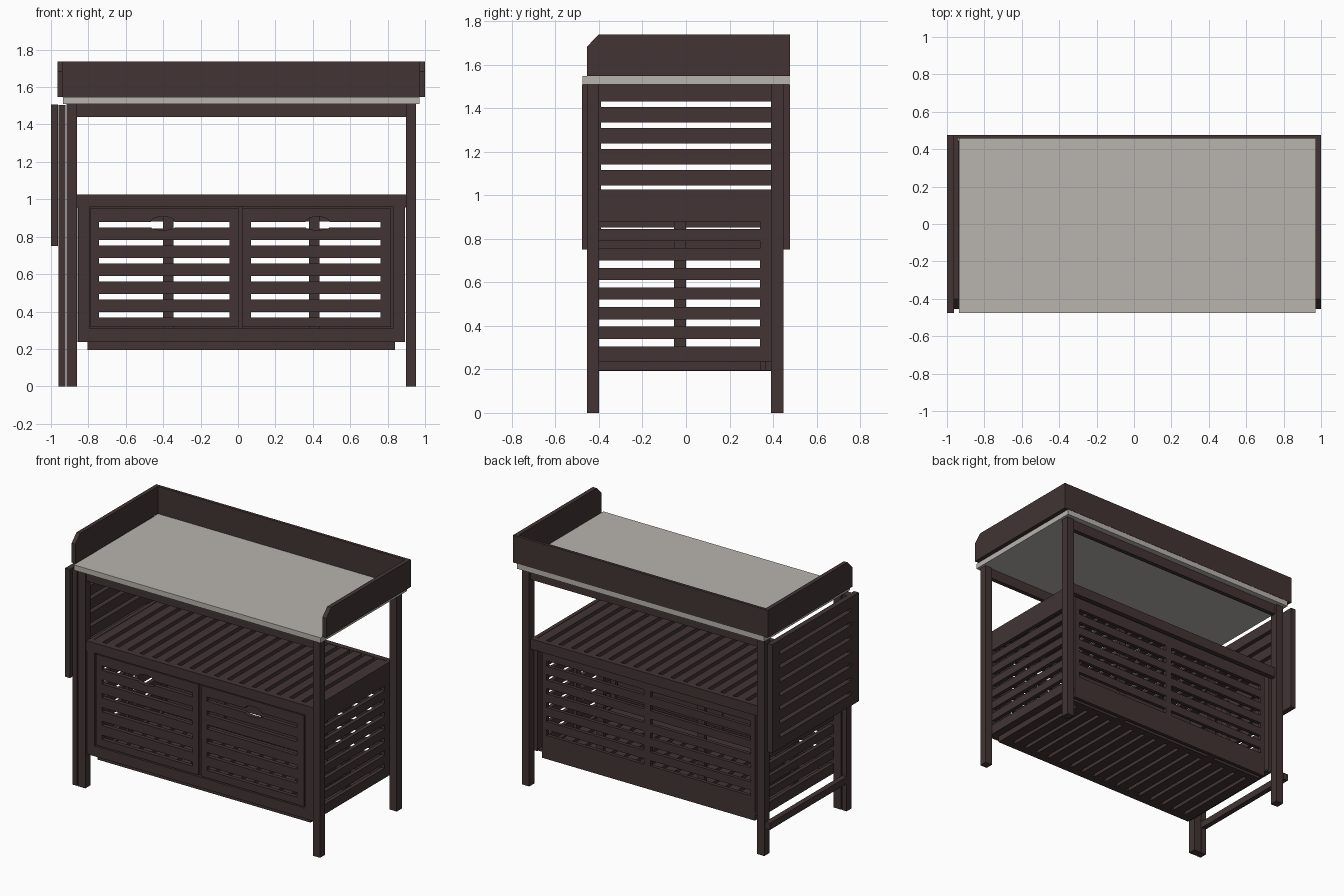
import bpy, bmesh, math

if "Cube" in bpy.data.objects:
    bpy.data.objects.remove(bpy.data.objects["Cube"])


def material(name, rgb):
    m = bpy.data.materials.new(name)
    m.diffuse_color = (*rgb, 1)
    m.use_nodes = True
    m.node_tree.nodes["Principled BSDF"].inputs["Base Color"].default_value = m.diffuse_color
    return m


BROWN = material("dark brown wood", (0.054, 0.034, 0.034))
GREY = material("warm grey top", (0.48, 0.455, 0.42))


def finish(name, bm, mat):
    bmesh.ops.recalc_face_normals(bm, faces=bm.faces)
    me = bpy.data.meshes.new(name)
    bm.to_mesh(me)
    bm.free()
    me.materials.append(mat)
    ob = bpy.data.objects.new(name, me)
    bpy.context.collection.objects.link(ob)
    return ob


def add_prism(bm, pts, axis, a, b):
    """Extrude a 2D outline (u, z) along x or y between a and b."""
    def pos(u, z, d):
        return (d, u, z) if axis == "x" else (u, d, z)
    lo = [bm.verts.new(pos(u, z, a)) for u, z in pts]
    hi = [bm.verts.new(pos(u, z, b)) for u, z in pts]
    bm.faces.new(lo)
    bm.faces.new(hi[::-1])
    n = len(pts)
    for i in range(n):
        j = (i + 1) % n
        bm.faces.new((lo[i], hi[i], hi[j], lo[j]))


def add_box(bm, x0, x1, y0, y1, z0, z1):
    add_prism(bm, [(x0, z0), (x1, z0), (x1, z1), (x0, z1)], "y", y0, y1)


def boxes(name, items, mat=BROWN):
    bm = bmesh.new()
    for it in items:
        add_box(bm, *it)
    return finish(name, bm, mat)


def slatted(name, axis, a, b, u0, u1, z0, z1, openings, slots, grip=None):
    """Panel of stiles and slats; openings are u ranges, slots are z ranges."""
    bm = bmesh.new()

    def rect(p0, p1, q0, q1):
        add_prism(bm, [(p0, q0), (p1, q0), (p1, q1), (p0, q1)], axis, a, b)
    edges = [u0] + [u for o in openings for u in o] + [u1]
    for p0, p1 in zip(edges[::2], edges[1::2]):
        rect(p0, p1, z0, z1)
    levels = [z1] + [z for s in slots for z in s] + [z0]
    for o0, o1 in openings:
        for i, (q1, q0) in enumerate(zip(levels[::2], levels[1::2])):
            if grip is not None and i < 2:
                # finger-grip arcs in the two slats beside the top slot
                arc = [(grip + 0.063 * math.cos(t), math.sin(t))
                       for t in [math.pi * k / 10 for k in range(11)]]
                if i == 0:
                    pts = [(o0, q1), (o1, q1), (o1, q0)] + \
                          [(u, q0 + 0.028 * s) for u, s in arc] + [(o0, q0)]
                else:
                    pts = [(o0, q0), (o1, q0), (o1, q1)] + \
                          [(u, q1 - 0.014 * s) for u, s in arc] + [(o0, q1)]
                add_prism(bm, pts, axis, a, b)
            else:
                rect(o0, o1, q0, q1)
    return finish(name, bm, BROWN)


def slot_list(top, pitch, height, n):
    return [(top - i * pitch, top - i * pitch - height) for i in range(n)]


# table top and raised tray edge
boxes("table_top", [(-0.935, 0.97, -0.475, 0.475, 1.51, 1.547)], GREY)
for name, x0, x1 in (("left", -0.965, -0.937), ("right", 0.97, 1.0)):
    bm = bmesh.new()
    add_prism(bm, [(-0.455, 1.547), (0.477, 1.547), (0.477, 1.738),
                   (-0.402, 1.738), (-0.455, 1.683)], "x", x0, x1)
    finish("tray_wall_" + name, bm, BROWN)
boxes("tray_wall_back", [(-0.937, 0.97, 0.457, 0.477, 1.547, 1.738)])

# legs and upper rails
for side, x0, x1 in (("left", -0.917, -0.86), ("right", 0.897, 0.952)):
    for end, y0, y1 in (("front", -0.455, -0.4), ("back", 0.39, 0.447)):
        boxes(f"{end}_{side}_leg", [(x0, x1, y0, y1, 0, 1.51)])
for end, y0, y1 in (("front", -0.44, -0.41), ("back", 0.405, 0.435)):
    boxes(f"{end}_upper_rail", [(-0.86, 0.897, y0, y1, 1.44, 1.51)])

# folding side leaf with its swing leg
slatted("side_leaf", "x", -1.0, -0.963, -0.477, 0.477, 0.75, 1.508,
        [(-0.39, 0.392)], slot_list(1.432, 0.0965, 0.026, 7))
boxes("swing_leg", [(-0.96, -0.923, -0.455, -0.4, 0, 1.505),
                    (-0.96, -0.923, -0.4, 0.447, 0.193, 0.24)])

# cabinet front frame
boxes("cabinet_front_frame", [
    (-0.86, 0.897, -0.445, -0.405, 0.958, 1.027),
    (-0.855, 0.892, -0.445, -0.405, 0.237, 0.31),
    (-0.855, -0.795, -0.445, -0.405, 0.31, 0.958),
    (0.828, 0.892, -0.445, -0.405, 0.31, 0.958),
    (0.002, 0.023, -0.42, -0.405, 0.31, 0.958)])

# doors
FRONT_SLOTS = slot_list(0.88, 0.0965, 0.03, 6)
slatted("left_door", "y", -0.44, -0.412, -0.788, 0.002, 0.316, 0.95,
        [(-0.742, -0.045)], FRONT_SLOTS, grip=-0.402)
slatted("right_door", "y", -0.44, -0.412, 0.025, 0.818, 0.316, 0.95,
        [(0.07, 0.762)], FRONT_SLOTS, grip=0.425)

# cabinet back: top rail, recessed slatted panel and inner battens
boxes("cabinet_back_rail", [(-0.86, 0.897, 0.4, 0.435, 0.955, 1.027)])
slatted("cabinet_back", "y", 0.366, 0.39, -0.805, 0.84, 0.195, 0.998,
        [(-0.77, 0.0), (0.05, 0.802)], slot_list(0.881, 0.0965, 0.038, 6))
boxes("back_battens", [(x0, x1, 0.342, 0.366, 0.195, 0.95)
                       for x0, x1 in ((-0.4, -0.345), (0.38, 0.435))])

# cabinet sides with inner battens
SIDE_SLOTS = slot_list(0.88, 0.09, 0.034, 7)
for side, x0, x1, b0, b1 in (("left", -0.857, -0.83, -0.83, -0.807),
                             ("right", 0.867, 0.894, 0.844, 0.867)):
    slatted(f"cabinet_{side}_side", "x", x0, x1, -0.405, 0.4, 0.237, 1.027,
            [(-0.4, 0.34)], SIDE_SLOTS)
    boxes(f"{side}_side_batten", [(b0, b1, -0.055, 0.0, 0.24, 0.95)])


# slatted shelf and floor, slats running front to back
def slat_deck(name, x0, x1, y0, y1, z0, z1, n, width):
    pitch = (x1 - x0 - width) / (n - 1)
    boxes(name, [(x0 + i * pitch, x0 + i * pitch + width, y0, y1, z0, z1)
                 for i in range(n)])


slat_deck("shelf_slats", -0.83, 0.867, -0.405, 0.4, 0.998, 1.024, 18, 0.065)
slat_deck("floor_slats", -0.805, 0.84, -0.345, 0.295, 0.195, 0.24, 17, 0.073)
boxes("floor_rails", [(-0.805, 0.84, -0.4, -0.345, 0.195, 0.24),
                      (-0.805, 0.84, 0.295, 0.342, 0.195, 0.24)])
boxes("floor_edges", [(-0.83, -0.805, -0.405, 0.39, 0.237, 0.25),
                      (0.84, 0.867, -0.405, 0.39, 0.237, 0.25)])
